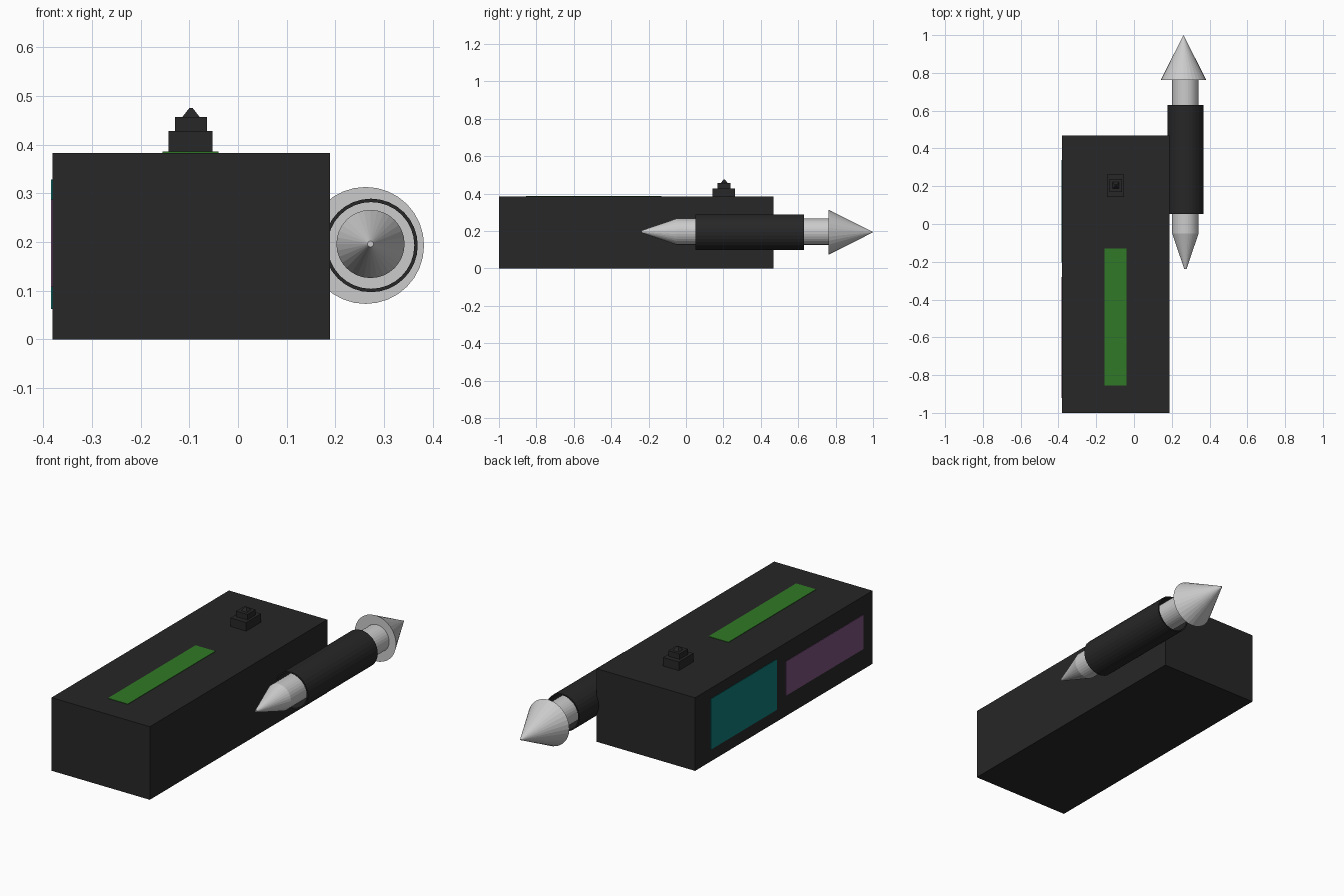
import bpy, bmesh, math

if "Cube" in bpy.data.objects:
    bpy.data.objects.remove(bpy.data.objects["Cube"])


def material(name, rgb):
    m = bpy.data.materials.new(name)
    m.diffuse_color = (*rgb, 1)
    m.use_nodes = True
    m.node_tree.nodes["Principled BSDF"].inputs["Base Color"].default_value = m.diffuse_color
    return m


DARK = material("dark", (0.02, 0.02, 0.02))
GREEN = material("green", (0.03, 0.19, 0.02))
TEAL = material("teal", (0.004, 0.20, 0.19))
PURPLE = material("purple", (0.20, 0.085, 0.21))


def finish(name, bm, mat):
    bmesh.ops.recalc_face_normals(bm, faces=bm.faces)
    me = bpy.data.meshes.new(name)
    bm.to_mesh(me)
    bm.free()
    ob = bpy.data.objects.new(name, me)
    bpy.context.collection.objects.link(ob)
    if mat:
        me.materials.append(mat)
    return ob


def box(name, x, y, z, mat, taper=1.0):
    """Box from (min, max) ranges; taper scales the top face."""
    bm = bmesh.new()
    bmesh.ops.create_cube(bm, size=1)
    for v in bm.verts:
        s = taper if v.co.z > 0 else 1
        v.co = (sum(x) / 2 + v.co.x * (x[1] - x[0]) * s,
                sum(y) / 2 + v.co.y * (y[1] - y[0]) * s,
                sum(z) / 2 + v.co.z * (z[1] - z[0]))
    return finish(name, bm, mat)


def lathe(name, cx, cz, profile, mat=None, closed=False, n=32):
    """Revolve (y, radius) points about an axis parallel to y."""
    bm = bmesh.new()
    rings = [[bm.verts.new((cx + r * math.cos(2 * math.pi * i / n), y,
                            cz + r * math.sin(2 * math.pi * i / n)))
              for i in range(n)] for y, r in profile]
    pairs = list(zip(rings, rings[1:]))
    if closed:
        pairs.append((rings[-1], rings[0]))
    for a, b in pairs:
        for i in range(n):
            j = (i + 1) % n
            bm.faces.new((a[i], a[j], b[j], b[i]))
    if not closed:
        bm.faces.new(rings[0])
        bm.faces.new(rings[-1])
    bmesh.ops.remove_doubles(bm, verts=bm.verts, dist=1e-5)
    return finish(name, bm, mat)


# Main case
box("case", (-0.381, 0.189), (-1.0, 0.469), (0, 0.383), DARK)

# Coloured panels, just proud of the case
box("top_panel", (-0.155, -0.04), (-0.855, -0.13), (0.37, 0.3855), GREEN)
box("rear_side_panel", (-0.3835, -0.37), (-0.205, 0.34), (0.063, 0.328), TEAL)
box("front_side_panel", (-0.3835, -0.37), (-0.92, -0.28), (0.108, 0.287), PURPLE)

# Stepped knob on top
box("knob_base", (-0.143, -0.052), (0.142, 0.263), (0.375, 0.428), DARK)
box("knob_step", (-0.129, -0.064), (0.169, 0.237), (0.42, 0.457), DARK)
box("knob_tip", (-0.114, -0.079), (0.187, 0.222), (0.457, 0.475), DARK, taper=0.2)

# Side rod: pointed shaft, hollow sleeve, and large cone head
lathe("rod", 0.272, 0.196, [(-0.238, 0.006), (-0.05, 0.07), (0.77, 0.07)])
lathe("sleeve", 0.273, 0.193, [(0.052, 0.096), (0.63, 0.096), (0.63, 0.089), (0.052, 0.089)],
      DARK, closed=True)
lathe("cone_head", 0.262, 0.193, [(0.763, 0.12), (1.0, 0.0005)])
